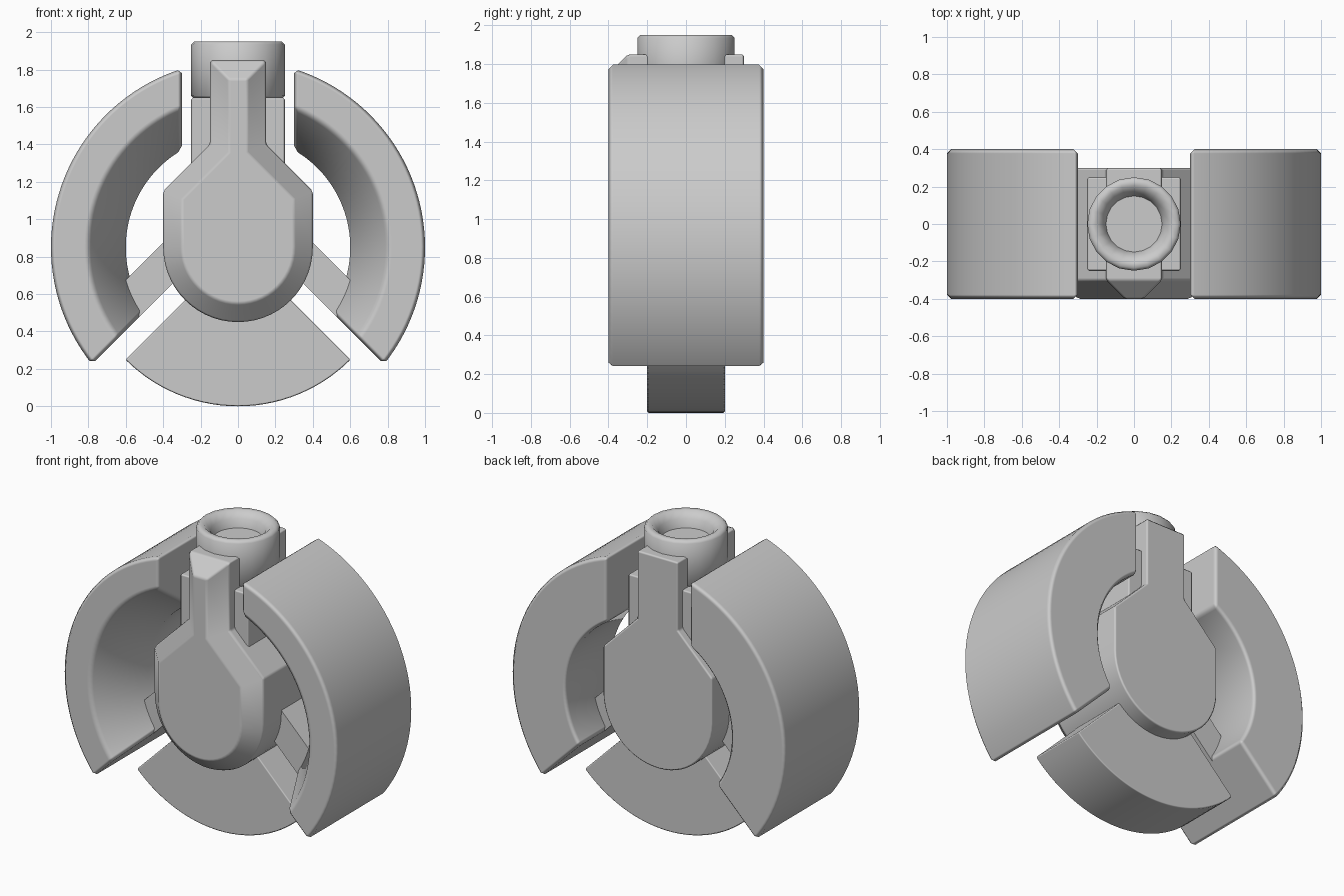
import bpy, bmesh, math
from mathutils import Matrix

if "Cube" in bpy.data.objects:
    bpy.data.objects.remove(bpy.data.objects["Cube"])

CZ = 0.85  # height of the ring axis
gray = bpy.data.materials.new("light_gray")
gray.diffuse_color = (0.6, 0.6, 0.6, 1)
gray.use_nodes = True
gray.node_tree.nodes["Principled BSDF"].inputs["Base Color"].default_value = gray.diffuse_color


def finish(name, bm, bevel=0.0, limit=35):
    bmesh.ops.recalc_face_normals(bm, faces=bm.faces)
    me = bpy.data.meshes.new(name)
    bm.to_mesh(me)
    bm.free()
    me.materials.append(gray)
    ob = bpy.data.objects.new(name, me)
    bpy.context.collection.objects.link(ob)
    bpy.context.view_layer.objects.active = ob
    ob.select_set(True)
    bpy.ops.object.shade_smooth_by_angle(angle=math.radians(50))
    ob.select_set(False)
    if bevel:
        m = ob.modifiers.new("bevel", 'BEVEL')
        m.width = bevel
        m.segments = 1
        m.limit_method = 'ANGLE'
        m.angle_limit = math.radians(limit)
        m.harden_normals = True
    return ob


def prism(pts, y0, y1):
    """Extrude an x/z outline from y0 to y1; returns the bmesh and front face."""
    bm = bmesh.new()
    a = [bm.verts.new((x, y0, z)) for x, z in pts]
    b = [bm.verts.new((x, y1, z)) for x, z in pts]
    front = bm.faces.new(a)
    bm.faces.new(b[::-1])
    n = len(pts)
    for i in range(n):
        j = (i + 1) % n
        bm.faces.new((a[i], b[i], b[j], a[j]))
    bmesh.ops.recalc_face_normals(bm, faces=bm.faces)
    return bm, front


def arc(r, a0, a1, n):
    return [(r * math.cos(math.radians(a0 + (a1 - a0) * i / n)),
             CZ + r * math.sin(math.radians(a0 + (a1 - a0) * i / n))) for i in range(n + 1)]


# Ring segments: profile swept about the axis, ends cut by flat planes
profile = [(1.0, -0.4), (1.0, 0.4), (0.6, 0.4), (0.6, -0.08), (0.8, -0.4)]
STEPS = 40
for side, label in ((1, "right"), (-1, "left")):
    bm = bmesh.new()
    rows = []
    for i in range(STEPS + 1):
        row = []
        for r, y in profile:
            top = math.asin(0.3 / r)
            low = math.radians(135) - math.asin(0.11 / r)
            t = top + (low - top) * i / STEPS
            row.append(bm.verts.new((side * r * math.sin(t), y, CZ + r * math.cos(t))))
        rows.append(row)
    n = len(profile)
    for p, q in zip(rows, rows[1:]):
        for k in range(n):
            l = (k + 1) % n
            bm.faces.new((p[k], p[l], q[l], q[k]))
    bm.faces.new(rows[0])
    bm.faces.new(rows[-1][::-1])
    finish(label + "_ring_segment", bm, 0.05, 42)

    # Spoke from the core to the ring segment, running down at 45 degrees
    d = math.sqrt(0.5)
    quad = []
    for u, v in ((0.1, 0.11), (0.75, 0.11), (0.75, 0.30), (0.1, 0.30)):
        quad.append((side * d * (u + v), CZ + d * (v - u)))
    bm, _ = prism(quad, -0.12, 0.12)
    finish(label + "_spoke", bm)

# Bottom wedge
bm, _ = prism([(0, CZ)] + arc(0.85, 225, 315, 28), -0.2, 0.2)
finish("bottom_wedge", bm, 0.008)

# Core with neck: rounded bottom, sloped shoulders, wide front chamfer
outline = arc(0.4, 180, 360, 28) + [(0.4, 1.15), (0.15, 1.4), (0.15, 1.85),
                                    (-0.15, 1.85), (-0.15, 1.4), (-0.4, 1.15)]
bm, front = prism(outline, -0.3, 0.3)
bmesh.ops.inset_region(bm, faces=[front], thickness=0.1, use_even_offset=True)
for v in front.verts:
    v.co.y = -0.4
finish("core", bm, 0.012)

# Square block behind the neck
bm = bmesh.new()
bmesh.ops.create_cube(bm, size=1, matrix=Matrix.Translation((0, 0, 1.375)) @ Matrix.Diagonal((0.5, 0.5, 0.55, 1)))
finish("neck_block", bm, 0.01)

# Round collar with a funnel opening
bm = bmesh.new()
SIDES = 20
rings = []
for r, z in ((0.24, 1.65), (0.25, 1.66), (0.25, 1.935), (0.235, 1.95),
             (0.205, 1.95), (0.165, 1.91), (0.15, 1.855)):
    rings.append([bm.verts.new((r * math.cos(2 * math.pi * i / SIDES), r * math.sin(2 * math.pi * i / SIDES), z))
                  for i in range(SIDES)])
for p, q in zip(rings, rings[1:]):
    for i in range(SIDES):
        j = (i + 1) % SIDES
        bm.faces.new((p[i], p[j], q[j], q[i]))
bm.faces.new(rings[0][::-1])
bm.faces.new(rings[-1])
finish("collar", bm)
